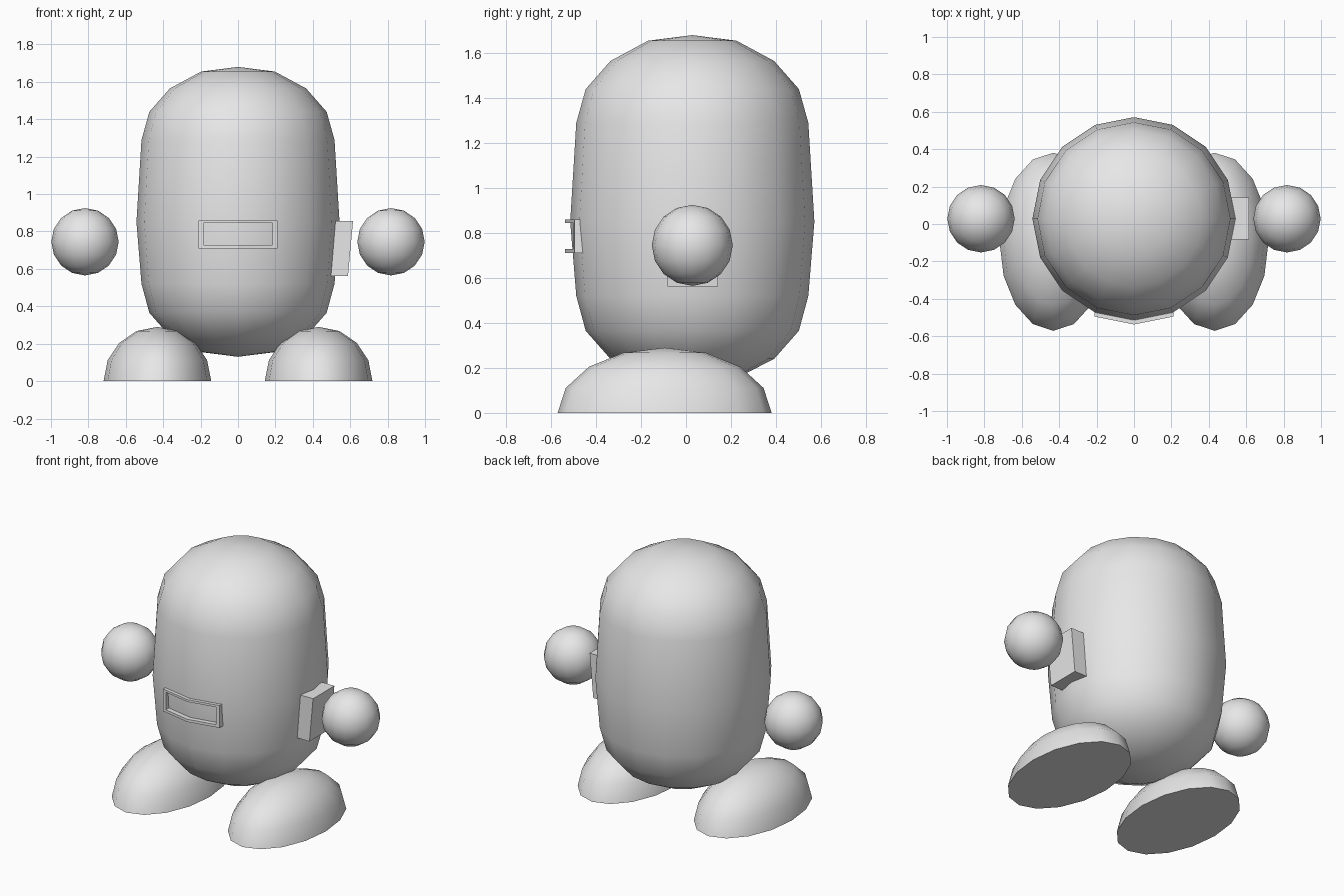
import bpy, bmesh, math
from mathutils import Matrix

cube = bpy.data.objects.get("Cube")
if cube:
    bpy.data.objects.remove(cube, do_unlink=True)

grey = bpy.data.materials.new("light_grey")
grey.use_nodes = True
grey.diffuse_color = (0.8, 0.8, 0.8, 1)
grey.node_tree.nodes["Principled BSDF"].inputs["Base Color"].default_value = (0.8, 0.8, 0.8, 1)

SIDES = 16
CY = 0.028  # depth of the body axis


def finish(name, bm, smooth=None):
    bmesh.ops.recalc_face_normals(bm, faces=bm.faces)
    mesh = bpy.data.meshes.new(name)
    bm.to_mesh(mesh)
    bm.free()
    mesh.materials.append(grey)
    obj = bpy.data.objects.new(name, mesh)
    bpy.context.collection.objects.link(obj)
    if smooth:
        bpy.ops.object.select_all(action='DESELECT')
        obj.select_set(True)
        bpy.context.view_layer.objects.active = obj
        bpy.ops.object.shade_smooth_by_angle(angle=math.radians(smooth))
    return obj


def lathe(name, profile, centre, scale=(1, 1, 1), close_bottom=False):
    """Revolve (radius, height) points round a vertical axis."""
    bm = bmesh.new()
    vs = [bm.verts.new((r, 0, z)) for r, z in profile]
    edges = [bm.edges.new(pair) for pair in zip(vs, vs[1:])]
    bmesh.ops.spin(bm, geom=vs + edges, cent=(0, 0, 0), axis=(0, 0, 1),
                   angle=math.tau, steps=SIDES, use_merge=True)
    bmesh.ops.remove_doubles(bm, verts=bm.verts, dist=1e-4)
    if close_bottom:
        bmesh.ops.holes_fill(bm, edges=[e for e in bm.edges if e.is_boundary], sides=0)
    bmesh.ops.transform(bm, verts=bm.verts,
                        matrix=Matrix.Translation(centre) @ Matrix.Diagonal((*scale, 1)))
    return finish(name, bm, 50)


# Capsule body, slightly barrelled
body = [(0, 0.13), (0.197, 0.155), (0.364, 0.24), (0.474, 0.365), (0.516, 0.52), (0.543, 0.85),
        (0.516, 1.29), (0.474, 1.44), (0.364, 1.565), (0.197, 1.655), (0, 1.68)]
lathe("body", body, (0, CY, 0))

# Feet (flat-bottomed domes) and floating round hands
arc = [i * math.pi / 8 for i in range(9)]
dome = [(math.cos(a), math.sin(a)) for a in arc[:5]]
ball = [(math.sin(a), -math.cos(a)) for a in arc]
for side, s in (("left", 1), ("right", -1)):
    lathe(side + "_foot", dome, (s * 0.431, -0.095, 0), (0.288, 0.476, 0.29), True)
    lathe(side + "_hand", ball, (s * 0.818, CY, 0.745), (0.18, 0.18, 0.18))

# Bent rectangular mouth frame that follows the front of the body
def mouth_loop(bm, half, low, high, lift):
    points = [(-half, low), (0, low), (half, low), (half, high), (0, high), (-half, high)]
    return [bm.verts.new((x, -0.515 - lift + 0.2 * abs(x), z)) for x, z in points]


bm = bmesh.new()
loops = [mouth_loop(bm, *size, lift) for size, lift in (
    ((0.21, 0.71, 0.86), -0.015), ((0.21, 0.71, 0.86), 0.022),
    ((0.185, 0.728, 0.845), 0.022), ((0.185, 0.728, 0.845), -0.015))]
for a, b in zip(loops, loops[1:] + loops[:1]):
    for i in range(6):
        j = (i + 1) % 6
        bm.faces.new((a[i], a[j], b[j], b[i]))
finish("mouth_frame", bm)

# Slanted plate on the left side of the body
bm = bmesh.new()
outline = [(0.49, 0.563), (0.588, 0.563), (0.615, 0.857), (0.515, 0.857)]
face = bm.faces.new([bm.verts.new((x, -0.083, z)) for x, z in outline])
new = bmesh.ops.extrude_face_region(bm, geom=[face])["geom"]
bmesh.ops.translate(bm, vec=(0, 0.226, 0), verts=[v for v in new if isinstance(v, bmesh.types.BMVert)])
finish("left_side_plate", bm)
